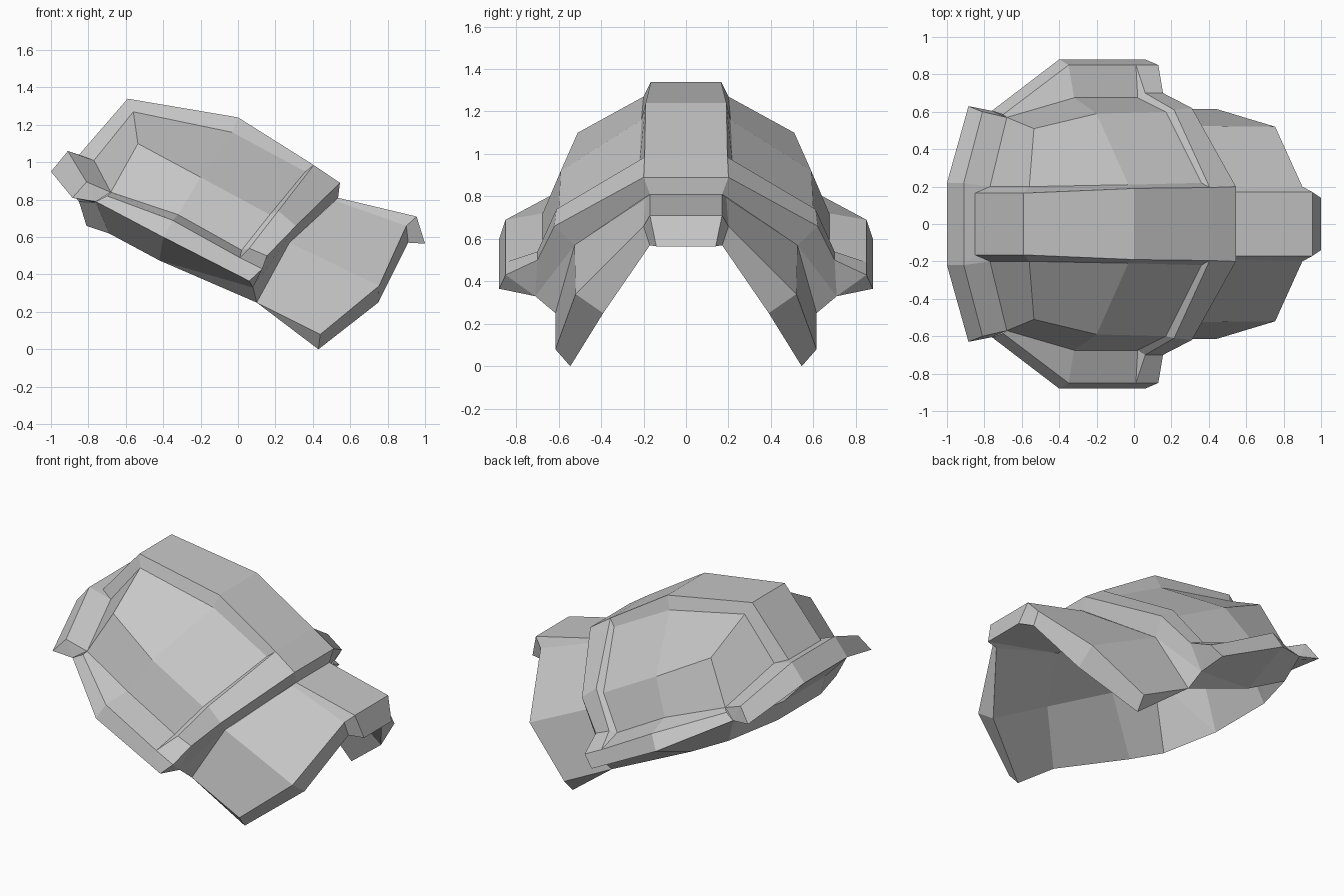
import bpy
import bmesh
from mathutils import Vector

default = bpy.data.objects.get("Cube")
if default:
    bpy.data.objects.remove(default, do_unlink=True)

# One plain metal colour
metal = bpy.data.materials.new("plain_grey")
metal.use_nodes = True
grey = (0.57, 0.57, 0.57, 1)
metal.diffuse_color = grey
metal.node_tree.nodes["Principled BSDF"].inputs["Base Color"].default_value = grey


def loft(name, rows, to_centre=False, inward=False):
    """Skin rows of points with quads, mirrored across the y = 0 plane."""
    if to_centre:
        rows = [[(row[0][0], 0, row[0][2])] + row for row in rows]
    bm = bmesh.new()
    grid = [[bm.verts.new(point) for point in row] for row in rows]
    for upper, lower in zip(grid, grid[1:]):
        for i in range(len(upper) - 1):
            bm.faces.new((upper[i], upper[i + 1], lower[i + 1], lower[i]))
    # Collapsed corners become triangles
    bmesh.ops.remove_doubles(bm, verts=bm.verts[:], dist=0.0005)
    # Turn the skin outward, or inward for the lining
    bm.normal_update()
    core = Vector((0, 0, 0.4))
    facing = sum(f.normal.dot(f.calc_center_median() - core) * f.calc_area() for f in bm.faces)
    if (facing < 0) != inward:
        bmesh.ops.reverse_faces(bm, faces=bm.faces[:])
    mesh = bpy.data.meshes.new(name)
    bm.to_mesh(mesh)
    bm.free()
    mesh.materials.append(metal)
    obj = bpy.data.objects.new(name, mesh)
    bpy.context.scene.collection.objects.link(obj)
    mirror = obj.modifiers.new("mirror_sides", "MIRROR")
    mirror.use_axis = (False, True, False)
    mirror.use_clip = True
    return obj


# Shared seam points
back_corner = (-.68, .57, .84)
band_top = (.545, .2, .89)
band_mid = (.31, .62, .66)
band_low = (.155, .7, .5)
rim_front = (.13, .85, .43)
lip_front = (.06, .88, .365)
rim_under = (.08, .71, .33)
neck_top = (.535, .17, .81)
neck_mid = (.275, .525, .57)
neck_low = (.1, .615, .25)
lining_neck = (.46, .145, .69)
lining_mid = (.285, .45, .53)
hem_back = (-.81, .22, .66)
hem_corner = (-.69, .55, .62)
hem_mid = (-.42, .54, .475)

# Seam rows where the raised crown meets the side panels
panel_top = [(-.77, .2, 1.01), (-.56, .2, 1.27), (-.03, .21, 1.16), (.36, .22, .95)]
panel_mid = [back_corner, (-.535, .51, 1.1), (-.2, .59, .92), (.17, .6, .72)]
panel_low = [back_corner, back_corner, (-.32, .675, .72), (.02, .675, .53)]
crown_edge = [(-.85, .165, 1.04), (-.59, .165, 1.34), (0, .19, 1.24), (.405, .195, .985)]

# Raised crown strip with its side walls
loft("crown_strip", [[edge, foot] for edge, foot in zip(crown_edge, panel_top)], to_centre=True)

# Faceted dome sides
loft("side_panels", [panel_top, panel_mid, panel_low])

# Front band: step, sloping top, and front face down to the plate
step = [crown_edge[3], (.215, .61, .74), (.06, .7, .54)]
loft("band_step", [[panel_top[3], panel_mid[3], panel_low[3]], step])
loft("front_band", [
    step,
    [band_top, band_mid, band_low],
    [neck_top, neck_mid, rim_under],
    [neck_top, neck_mid, neck_low],
], to_centre=True)

# Side rim: ledge, lip and underside
rim_back = (-.7, .585, .82)
lip_back = (-.76, .605, .79)
ledge_mid = (-.35, .85, .69)
ledge_end = (.01, .85, .49)
lip_mid = (-.4, .88, .6)
loft("side_rim", [
    [back_corner, rim_back, lip_back, hem_corner, hem_corner],
    [panel_low[2], ledge_mid, lip_mid, hem_mid, hem_mid],
    [panel_low[3], ledge_end, lip_front, rim_under, neck_low],
    [step[2], ledge_end, lip_front, rim_under, neck_low],
    [band_low, rim_front, lip_front, rim_under, neck_low],
    [rim_under, rim_under, rim_under, rim_under, neck_low],
])

# Upturned flap at the back, its underside and the wall below it
flap_crest = (-.91, .22, 1.06)
flap_tip = (-1, .22, .95)
flap_root = (-.85, .21, .79)
loft("back_flap", [
    [crown_edge[0], panel_top[0], back_corner, back_corner],
    [flap_crest, flap_crest, (-.81, .6, .895), lip_back],
    [flap_tip, flap_tip, (-.885, .63, .81), lip_back],
    [flap_root, flap_root, (-.765, .57, .785), lip_back],
    [hem_back, hem_back, hem_corner, hem_corner],
], to_centre=True)

# Lower front plate: outer skin, thick end, inner skin
loft("front_plate", [
    [neck_top, (.52, .19, .795), neck_mid, neck_low, neck_low],
    [(.955, .17, .71), (.9, .2, .66), (.755, .52, .34), (.44, .615, .08), neck_low],
    [(1, .14, .565), (.91, .17, .57), (.75, .39, .25), (.43, .545, 0), neck_low],
    [lining_neck, lining_neck, lining_mid, neck_low, neck_low],
], to_centre=True)

# Inner lining of the shell, folded once along each side
loft("inner_lining", [
    [hem_back, hem_back, hem_corner],
    [(-.57, .15, 1.24), (-.53, .45, 1.02), hem_corner],
    [(-.04, .16, 1.14), (-.27, .52, .86), hem_mid],
    [lining_neck, lining_mid, neck_low],
], to_centre=True, inward=True)
